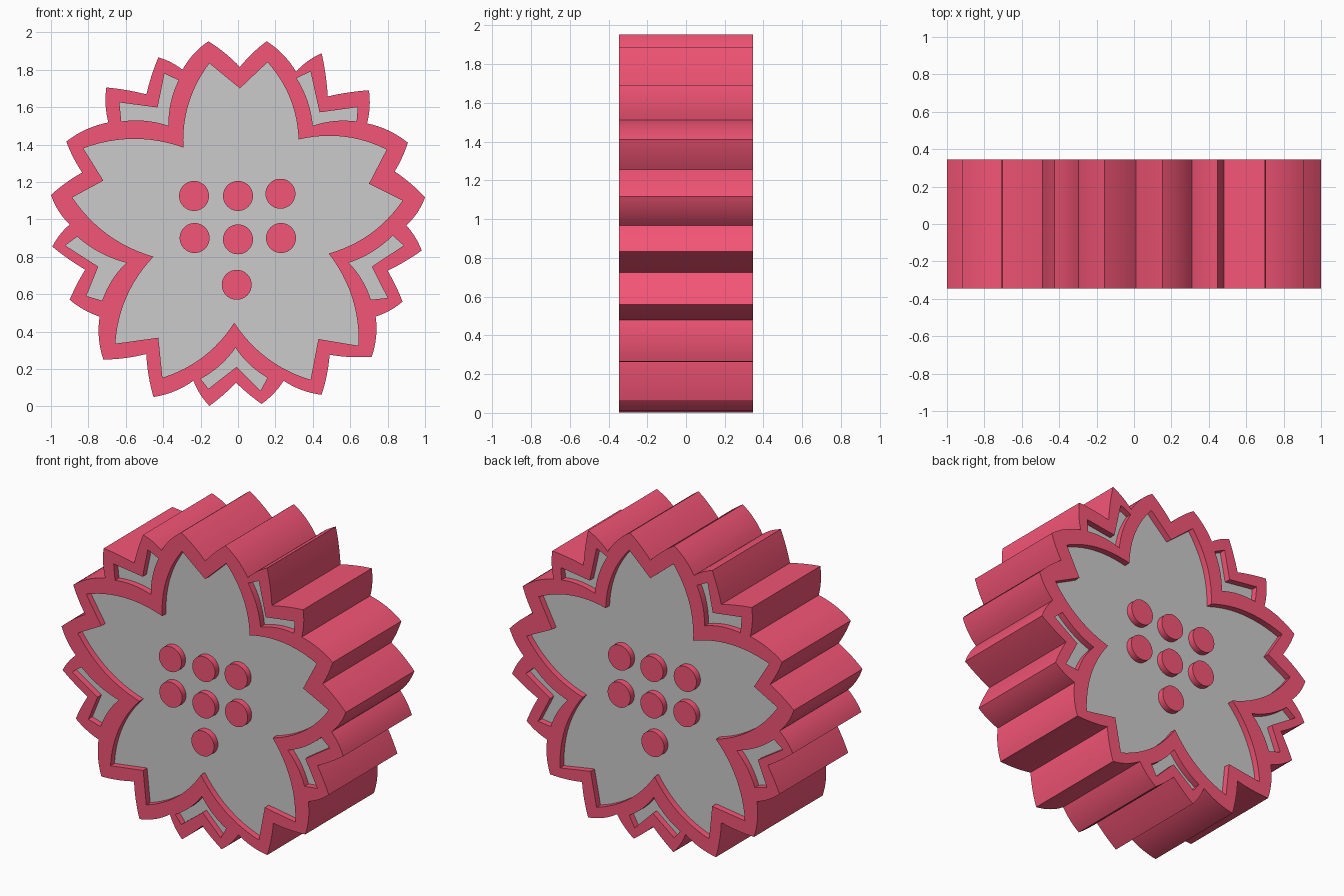
import bpy, bmesh, math

HALF = 0.345      # half thickness of the rim
RECESS = 0.04     # depth of the grey floor below the rim

pink = bpy.data.materials.new("pink")
pink.diffuse_color = (0.9, 0.09, 0.18, 1)


def outline(pts, bulges, steps=8):
    """Closed clockwise loop; each edge bows outward by bulge * length."""
    out = []
    for i, (x0, z0) in enumerate(pts):
        x1, z1 = pts[(i + 1) % len(pts)]
        b = bulges[i % len(bulges)]
        dx, dz = x1 - x0, z1 - z0
        n = steps if b else 1
        for k in range(n):
            t = k / n
            h = 4 * b * t * (1 - t)
            out.append((x0 + dx * t - dz * h, z0 + dz * t + dx * h))
    return out


def extrude_loops(name, loops, half, mat=None):
    """Fill nested loops (inner ones become holes) and extrude along y."""
    cu = bpy.data.curves.new(name, 'CURVE')
    cu.dimensions = '2D'
    cu.fill_mode = 'BOTH'
    cu.extrude = half
    for loop in loops:
        sp = cu.splines.new('POLY')
        sp.points.add(len(loop) - 1)
        for p, (x, z) in zip(sp.points, loop):
            p.co = (x, z, 0, 1)
        sp.use_cyclic_u = True
    ob = bpy.data.objects.new(name, cu)
    bpy.context.collection.objects.link(ob)
    ob.rotation_euler.x = math.pi / 2
    bpy.ops.object.select_all(action='DESELECT')
    ob.select_set(True)
    bpy.context.view_layer.objects.active = ob
    bpy.ops.object.convert(target='MESH')
    ob = bpy.context.object
    bm = bmesh.new()
    bm.from_mesh(ob.data)
    bmesh.ops.remove_doubles(bm, verts=bm.verts, dist=1e-5)
    bmesh.ops.recalc_face_normals(bm, faces=bm.faces)
    bm.to_mesh(ob.data)
    bm.free()
    bpy.ops.object.shade_smooth_by_angle(angle=math.radians(25))
    if mat:
        ob.data.materials.clear()
        ob.data.materials.append(mat)
    return ob


# Outer silhouette: petal notch, tip, valley, sepal tip, notch, tip, valley, petal tip
outer = outline([
    (0.01, 1.815), (0.153, 1.952), (0.31, 1.79), (0.447, 1.888),
    (0.48, 1.657), (0.70, 1.69), (0.69, 1.513), (0.908, 1.41),
    (0.838, 1.256), (1.0, 1.117), (0.90, 0.967), (0.982, 0.833),
    (0.80, 0.725), (0.88, 0.56), (0.736, 0.48), (0.715, 0.265),
    (0.49, 0.276), (0.447, 0.062), (0.244, 0.137), (0.126, 0.013),
    (-0.01, 0.126), (-0.153, 0.002), (-0.238, 0.137), (-0.452, 0.05),
    (-0.49, 0.28), (-0.72, 0.25), (-0.74, 0.48), (-0.90, 0.57),
    (-0.817, 0.731), (-0.993, 0.854), (-0.90, 0.972), (-1.0, 1.13),
    (-0.833, 1.25), (-0.918, 1.416), (-0.693, 1.518), (-0.704, 1.705),
    (-0.49, 1.668), (-0.426, 1.866), (-0.297, 1.80), (-0.158, 1.952),
], [0.03, 0.06, 0.05, 0.02, 0.02, 0.05, 0.06, 0.03])

# Recessed flower: petal notch, tip, valley, tip
flower = outline([
    (0.01, 1.70), (0.158, 1.84), (0.324, 1.427), (0.795, 1.373),
    (0.70, 1.19), (0.88, 1.10), (0.485, 0.817), (0.645, 0.324),
    (0.43, 0.36), (0.388, 0.142), (-0.02, 0.447), (-0.404, 0.153),
    (-0.426, 0.367), (-0.656, 0.335), (-0.452, 0.80), (-0.886, 1.117),
    (-0.72, 1.207), (-0.827, 1.38), (-0.292, 1.384), (-0.153, 1.834),
], [0, 0.09, 0.09, 0], 12)

# Recessed sepal pockets, the last point being the inner corner
pockets = [outline(p, [0, 0, 0, 0, -0.06, -0.06]) for p in (
    [(0.313, 1.755), (0.388, 1.79), (0.436, 1.572),
     (0.64, 1.60), (0.634, 1.523), (0.40, 1.50)],
    [(0.827, 0.913), (0.886, 0.86), (0.715, 0.747),
     (0.80, 0.58), (0.71, 0.57), (0.592, 0.768)],
    [(0.158, 0.153), (0.12, 0.083), (-0.008, 0.211),
     (-0.158, 0.094), (-0.20, 0.147), (-0.013, 0.313)],
    [(-0.726, 0.565), (-0.811, 0.59), (-0.747, 0.747),
     (-0.924, 0.86), (-0.86, 0.907), (-0.597, 0.768)],
    [(-0.624, 1.523), (-0.634, 1.625), (-0.43, 1.598),
     (-0.393, 1.78), (-0.318, 1.743), (-0.372, 1.50)],
)]

extrude_loops("flower_rim", [outer, flower] + pockets, HALF, pink)
extrude_loops("flower_floor", [flower], HALF - RECESS)
for i, pocket in enumerate(pockets):
    extrude_loops(f"sepal_floor_{i + 1}", [pocket], HALF - RECESS)

# Raised round dots, showing on both faces
dots = [(-0.235, 1.125), (0.0, 1.125), (0.227, 1.137),
        (-0.232, 0.90), (0.0, 0.893), (0.23, 0.90), (-0.007, 0.65)]
for i, (x, z) in enumerate(dots):
    bpy.ops.mesh.primitive_cylinder_add(
        vertices=40, radius=0.08, depth=2 * HALF,
        location=(x, 0, z), rotation=(math.pi / 2, 0, 0))
    dot = bpy.context.object
    dot.name = f"centre_dot_{i + 1}"
    dot.data.materials.append(pink)
    bpy.ops.object.shade_smooth_by_angle(angle=math.radians(30))
